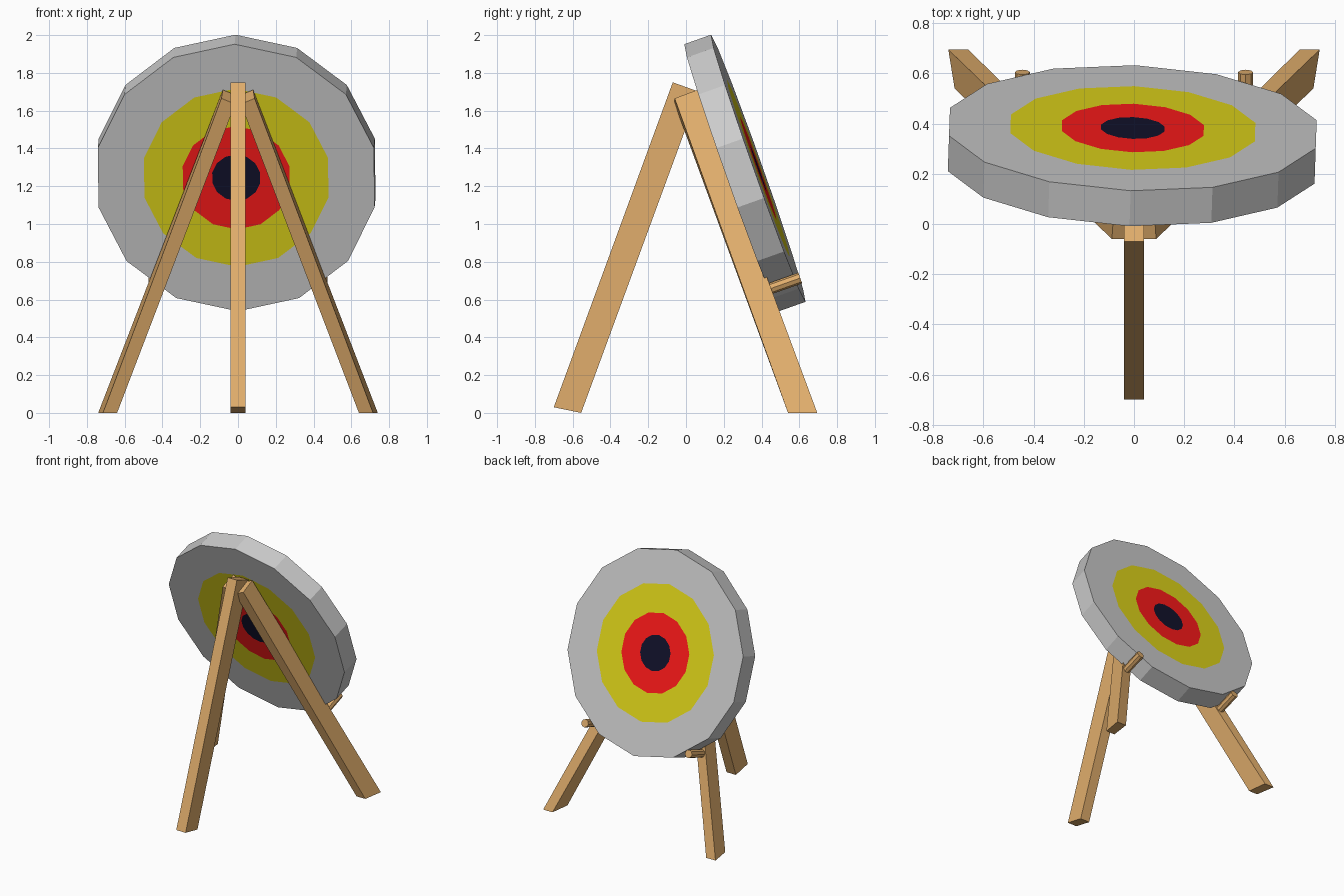
import bpy, bmesh, math
from mathutils import Matrix, Vector

if "Cube" in bpy.data.objects:
    bpy.data.objects.remove(bpy.data.objects["Cube"])


def material(name, rgb):
    m = bpy.data.materials.new(name)
    m.diffuse_color = (*rgb, 1)
    m.use_nodes = True
    m.node_tree.nodes["Principled BSDF"].inputs["Base Color"].default_value = m.diffuse_color
    return m


wood = material("wood", (0.75, 0.42, 0.15))
grey = material("grey", (0.8, 0.8, 0.8))
yellow = material("yellow", (0.75, 0.67, 0.01))
red = material("red", (1.0, 0.01, 0.01))
black = material("black", (0.006, 0.006, 0.025))


def finish(bm, name, mats):
    bmesh.ops.recalc_face_normals(bm, faces=bm.faces)
    me = bpy.data.meshes.new(name)
    bm.to_mesh(me)
    bm.free()
    for m in mats:
        me.materials.append(m)
    ob = bpy.data.objects.new(name, me)
    bpy.context.collection.objects.link(ob)
    return ob


def beam(name, bottom, top):
    """Solid between two matching four-corner ends."""
    bm = bmesh.new()
    b = [bm.verts.new(p) for p in bottom]
    t = [bm.verts.new(p) for p in top]
    bm.faces.new(b)
    bm.faces.new(t)
    for i in range(4):
        j = (i + 1) % 4
        bm.faces.new((b[i], b[j], t[j], t[i]))
    return finish(bm, name, [wood])


# Target disc: concentric 14-sided rings painted on both faces
SIDES, HALF = 14, 0.075
tilt = Matrix.Rotation(-0.034, 4, 'Z') @ Matrix.Rotation(math.radians(109.5), 4, 'X')
place = Matrix.Translation((-0.007, 0.312, 1.27)) @ tilt
bm = bmesh.new()


def ring(r, z):
    return [bm.verts.new((r * math.sin(2 * math.pi * i / SIDES),
                          r * math.cos(2 * math.pi * i / SIDES), z)) for i in range(SIDES)]


def bridge(a, b, mat):
    for i in range(SIDES):
        j = (i + 1) % SIDES
        bm.faces.new((a[i], a[j], b[j], b[i])).material_index = mat


rims = []
for z in (-HALF, HALF):
    loops = [ring(r, z) for r in (0.75, 0.5, 0.29, 0.13)]
    for k in range(3):
        bridge(loops[k], loops[k + 1], k)
    bm.faces.new(loops[3]).material_index = 3
    rims.append(loops[0])
bridge(rims[0], rims[1], 0)
bm.transform(place)
finish(bm, "target_disc", [grey, yellow, red, black])

# Single front leg
w = 0.04
beam("front_leg",
     [(-w, -0.70, 0.03), (w, -0.70, 0.03), (w, -0.555, 0.0), (-w, -0.555, 0.0)],
     [(-w, -0.07, 1.75), (w, -0.07, 1.75), (w, 0.07, 1.70), (-w, 0.07, 1.70)])

# Splayed rear legs and the pegs that hold the disc
for side, s in (("left", -1), ("right", 1)):
    beam("rear_leg_" + side,
         [(s * 0.74, 0.695, 0), (s * 0.66, 0.695, 0), (s * 0.64, 0.54, 0), (s * 0.715, 0.54, 0)],
         [(s * 0.08, 0.06, 1.71), (s * 0.005, 0.05, 1.68),
          (s * 0.015, -0.06, 1.635), (s * 0.088, -0.06, 1.665)])
    a, b = Vector((s * 0.445, 0.41, 0.645)), Vector((s * 0.445, 0.605, 0.714))
    bm = bmesh.new()
    bmesh.ops.create_cone(bm, cap_ends=True, segments=8, radius1=0.03, radius2=0.03,
                          depth=(b - a).length)
    rot = (b - a).to_track_quat('Z', 'Y').to_matrix().to_4x4()
    bm.transform(Matrix.Translation((a + b) / 2) @ rot)
    finish(bm, "peg_" + side, [wood])
